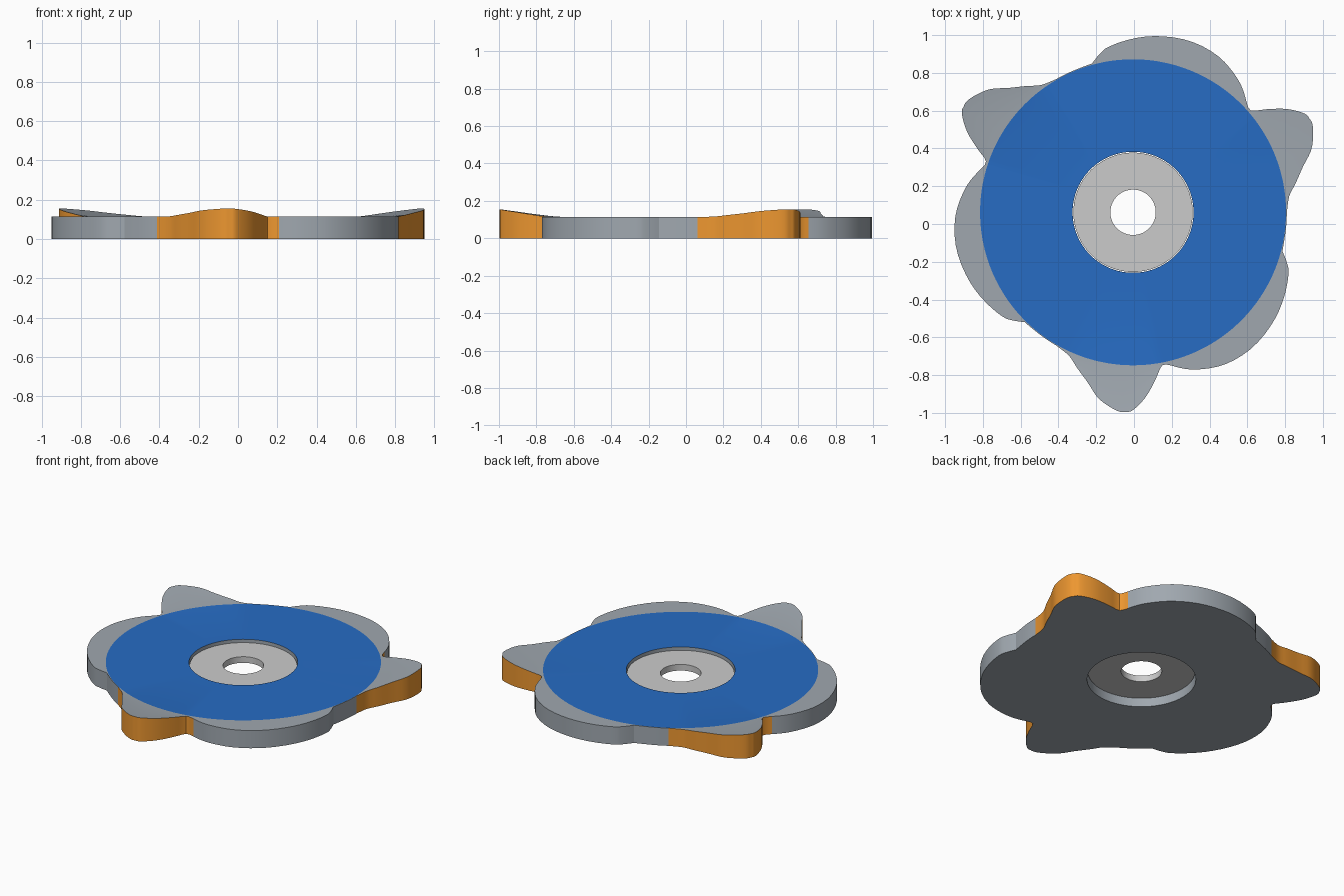
import bpy, bmesh
from math import cos, sin, radians, pi

if "Cube" in bpy.data.objects:
    bpy.data.objects.remove(bpy.data.objects["Cube"])

CX, CY = -0.005, 0.062
TOP = 0.115
R_IN, R_BLUE = 0.32, 0.81
HORN_END = 44.7


def material(name, color):
    m = bpy.data.materials.new(name)
    m.diffuse_color = (*color, 1)
    m.use_nodes = True
    m.node_tree.nodes["Principled BSDF"].inputs["Base Color"].default_value = m.diffuse_color
    return m


# One third of the outline: (degrees, radius); horn first, then round lobe
HORN = [(0, .814), (5.7, .83), (10, .873), (15, .931), (19.1, .997), (22.8, 1.034),
        (26.1, 1.058), (28.1, 1.057), (29.9, 1.048), (33.9, .981), (37.7, .892),
        (40.9, .824), (44.7, .842)]
LOBE = [(44.7, .842), (49.1, .879), (53.9, .908), (61.3, .941), (70.6, .955),
        (80.3, .945), (89, .923), (98.3, .886), (101.4, .862), (105.4, .817)]
LINK = [(105.4, .817), (110, .814), (115, .814), (120, .814)]


def smooth_points(pts, n=3):
    """Catmull-Rom through the points, last point left out."""
    out = []
    for i in range(len(pts) - 1):
        p0, p1 = pts[max(i - 1, 0)], pts[i]
        p2, p3 = pts[i + 1], pts[min(i + 2, len(pts) - 1)]
        for k in range(n):
            t = k / n
            out.append(tuple(0.5 * (2 * b + (c - a) * t + (2 * a - 5 * b + 4 * c - d) * t * t
                                    + (3 * b - a - 3 * c + d) * t ** 3)
                             for a, b, c, d in zip(p0, p1, p2, p3)))
    return out


def finish(bm, name, mats=()):
    bmesh.ops.recalc_face_normals(bm, faces=bm.faces)
    me = bpy.data.meshes.new(name)
    bm.to_mesh(me)
    bm.free()
    ob = bpy.data.objects.new(name, me)
    bpy.context.collection.objects.link(ob)
    for m in mats:
        me.materials.append(m)
    bpy.ops.object.select_all(action='DESELECT')
    ob.select_set(True)
    bpy.context.view_layer.objects.active = ob
    bpy.ops.object.shade_smooth_by_angle(angle=radians(30))
    return ob


def loft(bm, sections, mat_of):
    """Closed ring of closed (angle, [(r, z)...]) cross-sections."""
    cols = [[bm.verts.new((CX + r * cos(a), CY + r * sin(a), z)) for r, z in pts]
            for a, pts in sections]
    n = len(cols)
    for i in range(n):
        c, d = cols[i], cols[(i + 1) % n]
        for j in range(len(c)):
            k = (j + 1) % len(c)
            f = bm.faces.new((c[j], d[j], d[k], c[k]))
            f.material_index = mat_of(i, j)


grey = material("grey", (0.35, 0.39, 0.43))
blue = material("blue", (0.02, 0.15, 0.55))
orange = material("orange", (0.85, 0.31, 0.03))

# Cam plate: blue top ring, raised horns with orange edges, flat lobes
third = smooth_points(HORN) + smooth_points(LOBE) + smooth_points(LINK)
sections, is_horn = [], []
for turn in range(3):
    for deg, r in third:
        horn = deg < HORN_END - 0.01
        r = max(r, R_BLUE + 0.002)
        rise = 0.04 * max(0, (r - 0.825) / 0.233) if deg < 41 else 0
        sections.append((radians(deg + 120 * turn),
                         [(R_IN, 0), (R_IN, TOP), (R_BLUE, TOP), (r, TOP + rise), (r, 0)]))
        is_horn.append(horn)
bm = bmesh.new()
loft(bm, sections, lambda i, j: 1 if j == 1 else (2 if j == 3 and is_horn[i] else 0))
finish(bm, "cam_plate", (grey, blue, orange))

# Recessed hub washer with centre hole
bm = bmesh.new()
loft(bm, [(2 * pi * i / 96, [(0.12, 0.055), (0.12, 0.095), (0.316, 0.095), (0.316, 0.055)])
          for i in range(96)], lambda i, j: 0)
finish(bm, "hub_washer")
